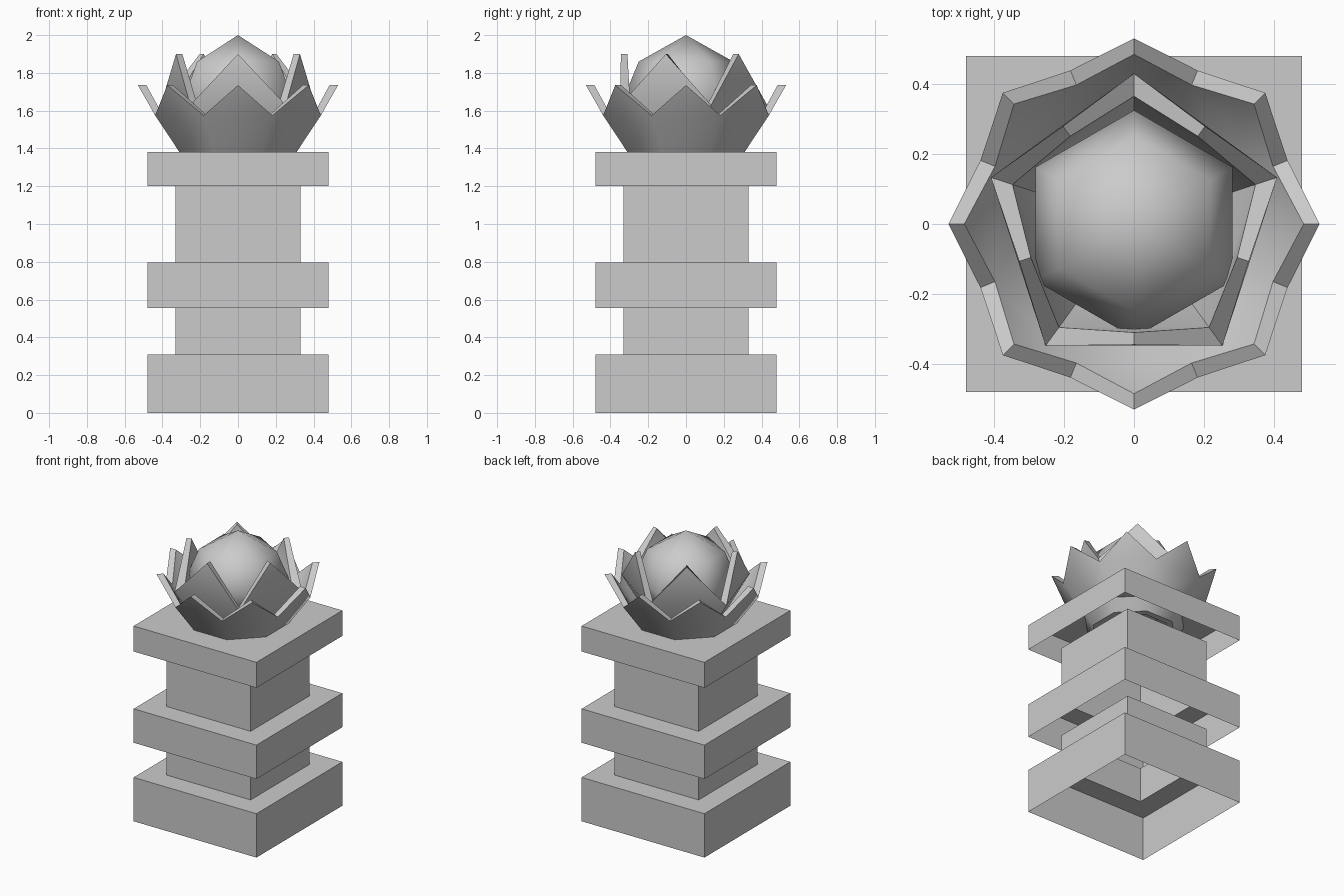
import bpy, bmesh
from math import sin, cos, pi, radians

if "Cube" in bpy.data.objects:
    bpy.data.objects.remove(bpy.data.objects["Cube"])

GREY = (0.6, 0.6, 0.6, 1)
stone = bpy.data.materials.new("stone_grey")
stone.use_nodes = True
stone.diffuse_color = GREY
stone.node_tree.nodes["Principled BSDF"].inputs["Base Color"].default_value = GREY


def finish(name, bm, smooth=None):
    if smooth is not None:
        bmesh.ops.recalc_face_normals(bm, faces=bm.faces)
    mesh = bpy.data.meshes.new(name)
    bm.to_mesh(mesh)
    bm.free()
    mesh.materials.append(stone)
    obj = bpy.data.objects.new(name, mesh)
    bpy.context.collection.objects.link(obj)
    if smooth is not None:
        bpy.ops.object.select_all(action='DESELECT')
        obj.select_set(True)
        bpy.context.view_layer.objects.active = obj
        bpy.ops.object.shade_smooth_by_angle(angle=radians(smooth))
    return obj


def ring(bm, n, r, z, start):
    return [bm.verts.new((r * cos(start + 2 * pi * i / n),
                          r * sin(start + 2 * pi * i / n), z)) for i in range(n)]


def bridge(bm, low, high):
    n = len(low)
    for i in range(n):
        j = (i + 1) % n
        bm.faces.new((low[i], low[j], high[j], high[i]))


# Hollow square tiers, open underneath, built from (half width, z) rings
def tier(name, profile, closed):
    bm = bmesh.new()
    rings = [ring(bm, 4, half * 2 ** 0.5, z, pi / 4) for half, z in profile]
    for low, high in zip(rings, rings[1:]):
        bridge(bm, low, high)
    if closed:
        bm.faces.new(rings[-1])
    finish(name, bm)


SLAB, SHAFT = 0.48, 0.33
tier("base_tier", [(SLAB, 0), (SLAB, 0.31), (SHAFT, 0.31), (SHAFT, 0.555)], False)
tier("middle_tier", [(SLAB, 0.555), (SLAB, 0.795), (SHAFT, 0.795), (SHAFT, 1.2)], False)
tier("top_slab", [(SLAB, 1.2), (SLAB, 1.38)], True)


# Thick cup of joined petals: walls rise through the profile, then end in points
def petal_cup(name, n, start, profile, tip, thick, angle):
    bm = bmesh.new()
    step = pi / n
    rims = []
    for inset_wall, inset_tip in ((0, 0), thick):
        rings = [ring(bm, n, r - inset_wall, z, start - step) for r, z in profile]
        for low, high in zip(rings, rings[1:]):
            bridge(bm, low, high)
        tips = ring(bm, n, tip[0] - inset_tip, tip[1], start)
        valleys = rings[-1]
        rim = []
        for i in range(n):
            bm.faces.new((valleys[i], valleys[(i + 1) % n], tips[i]))
            rim += [valleys[i], tips[i]]
        rims.append((rim, rings[0]))
    bridge(bm, rims[0][0], rims[1][0])
    bridge(bm, rims[0][1], rims[1][1])
    finish(name, bm, angle)


petal_cup("outer_petals", 8, 0, [(0.275, 1.3), (0.335, 1.38), (0.475, 1.575)],
          (0.53, 1.735), (0.045, 0.045), 50)
petal_cup("inner_petals", 5, -pi / 2, [(0.25, 1.36), (0.43, 1.63)],
          (0.345, 1.9), (0.065, 0.035), 50)

# Six-sided bud
bm = bmesh.new()
bud_rings = [ring(bm, 6, r, z, pi / 2) for r, z in
             [(0.25, 1.5), (0.325, 1.68), (0.25, 1.86)]]
for low, high in zip(bud_rings, bud_rings[1:]):
    bridge(bm, low, high)
for rim, z in ((bud_rings[0], 1.38), (bud_rings[-1], 2.0)):
    pole = bm.verts.new((0, 0, z))
    for i in range(6):
        bm.faces.new((rim[i], rim[(i + 1) % 6], pole))
finish("bud", bm, 80)
